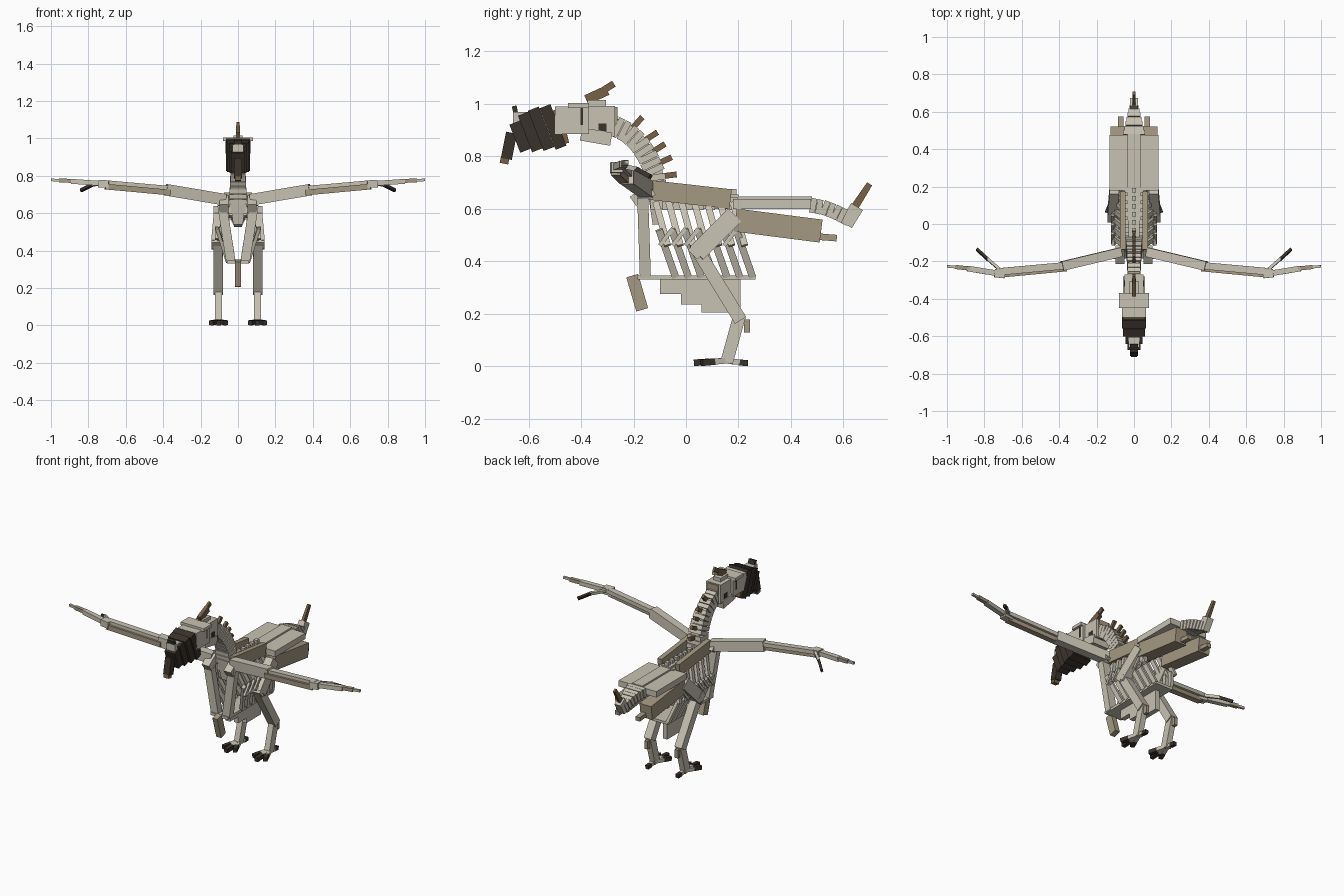
import bpy, bmesh, math
from mathutils import Vector, Matrix

if "Cube" in bpy.data.objects:
    bpy.data.objects.remove(bpy.data.objects["Cube"])


def material(name, rgb):
    lin = [((c / 255 + 0.055) / 1.055) ** 2.4 for c in rgb] + [1.0]
    m = bpy.data.materials.new(name)
    m.diffuse_color = lin
    m.use_nodes = True
    m.node_tree.nodes["Principled BSDF"].inputs["Base Color"].default_value = lin
    return m


BONE = material("pale bone", (200, 194, 179))
BEIGE = material("beige bone", (164, 152, 129))
BROWN = material("brown horn", (120, 97, 70))
DARK = material("dark horn", (58, 50, 43))


def beam(name, p0, p1, w, h, mat, taper=1.0):
    """Box running from p0 to p1, w wide across and h deep, narrowing by taper."""
    p0, p1 = Vector(p0), Vector(p1)
    d = (p1 - p0).normalized()
    ref = Vector((1, 0, 0)) if abs(d.x) < 0.8 else Vector((0, 1, 0))
    u = (ref - d * ref.dot(d)).normalized()
    rot = Matrix((u, d.cross(u), d)).transposed()
    bm = bmesh.new()
    bmesh.ops.create_cube(bm, size=1)
    length = (p1 - p0).length
    for v in bm.verts:
        s = taper if v.co.z > 0 else 1.0
        v.co = Vector((v.co.x * w * s, v.co.y * h * s, v.co.z * length))
    me = bpy.data.meshes.new(name)
    bm.to_mesh(me)
    bm.free()
    me.materials.append(mat)
    ob = bpy.data.objects.new(name, me)
    ob.matrix_world = Matrix.Translation((p0 + p1) / 2) @ rot.to_4x4()
    bpy.context.collection.objects.link(ob)
    return ob


def pair(name, p0, p1, w, h, mat, taper=1.0):
    for side, s in (("left", 1), ("right", -1)):
        beam(f"{side}_{name}", (s * p0[0], *p0[1:]), (s * p1[0], *p1[1:]), w, h, mat, taper)


def block(name, x, y, z, mat):
    """Upright box from (min, max) ranges."""
    cx, cy = sum(x) / 2, sum(y) / 2
    return beam(name, (cx, cy, z[0]), (cx, cy, z[1]), x[1] - x[0], y[1] - y[0], mat)


def mid(name, half, y, z, mat):
    return block(name, (-half, half), y, z, mat)


def sample(path, t):
    """Point and direction along a (y, z) path, t in 0..1."""
    pts = [Vector((0, *p)) for p in path]
    lens = [(b - a).length for a, b in zip(pts, pts[1:])]
    s = t * sum(lens)
    for a, b, l in zip(pts, pts[1:], lens):
        if s <= l + 1e-6:
            return a.lerp(b, s / l), (b - a).normalized()
        s -= l


# Skull
mid("skull_front", 0.065, (-0.50, -0.37), (0.885, 0.99), BONE)
mid("skull_back", 0.05, (-0.37, -0.27), (0.875, 0.992), BONE)
mid("brow_plate", 0.08, (-0.45, -0.37), (0.985, 1.004), BONE)
mid("nape_block", 0.035, (-0.30, -0.262), (0.925, 0.988), BEIGE)
mid("comb_base", 0.025, (-0.375, -0.305), (0.985, 1.014), BONE)
beam("comb", (0, -0.38, 1.015), (0, -0.30, 1.052), 0.022, 0.038, BROWN)
beam("comb_tip", (0, -0.33, 1.042), (0, -0.275, 1.077), 0.014, 0.026, BROWN)
beam("jaw", (0, -0.40, 0.885), (0, -0.285, 0.865), 0.115, 0.05, BONE)
for s, side in ((1, "left"), (-1, "right")):
    block(f"{side}_eye", sorted((s * 0.045, s * 0.054)), (-0.333, -0.303), (0.89, 0.925), DARK)
    block(f"{side}_skull_slit", sorted((s * 0.06, s * 0.067)), (-0.403, -0.393), (0.92, 0.985), DARK)

# Beak, made of leaning slabs
beam("beak_root", (0, -0.475, 0.845), (0, -0.505, 0.975), 0.118, 0.06, BROWN)
slabs = [(-0.507, 0.912, 0.17, 0.130), (-0.552, 0.905, 0.165, 0.120),
         (-0.593, 0.893, 0.15, 0.092), (-0.632, 0.875, 0.115, 0.072)]
for i, (y, z, h, w) in enumerate(slabs):
    off = Vector((0, -0.36, 0.93)) * h / 2
    c = Vector((0, y, z))
    beam(f"beak_slab_{i + 1}", c - off, c + off, w, 0.044, DARK)
mid("beak_ridge", 0.03, (-0.66, -0.58), (0.925, 0.968), BONE)
beam("nostril_plate", (0, -0.64, 0.92), (0, -0.655, 0.992), 0.045, 0.018, DARK)
beam("beak_hook", (0, -0.685, 0.79), (0, -0.665, 0.89), 0.042, 0.042, DARK)
beam("beak_point", (0, -0.694, 0.772), (0, -0.690, 0.792), 0.034, 0.033, BROWN)

# Neck vertebrae with spines along the back
neck = [(-0.285, 0.922), (-0.225, 0.892), (-0.181, 0.853), (-0.147, 0.80),
        (-0.12, 0.743), (-0.11, 0.665)]
for i in range(13):
    p, d = sample(neck, i / 12)
    w = 0.065 + 0.03 * i / 12
    beam(f"neck_vertebra_{i + 1}", p - d * 0.012, p + d * 0.012, w, 0.078, BONE)
for i in range(12):
    p, d = sample(neck, (i + 0.5) / 12)
    beam(f"neck_disc_{i + 1}", p - d * 0.012, p + d * 0.012, 0.055, 0.06, BONE)
for i, t in enumerate((0.22, 0.40, 0.56, 0.70, 0.83)):
    p, d = sample(neck, t)
    n = Vector((0, -d.z, d.y))
    beam(f"neck_spine_{i + 1}", p + n * 0.03, p + n * 0.082, 0.016, 0.022, BROWN)

# Back vertebrae
mid("backbone", 0.03, (-0.13, 0.20), (0.60, 0.655), BONE)
for i in range(8):
    y = -0.12 + i * 0.043
    mid(f"back_vertebra_{i + 1}", 0.05, (y - 0.015, y + 0.015), (0.595, 0.645), BONE)
    mid(f"back_spine_{i + 1}", 0.012, (y - 0.012, y + 0.012), (0.64, 0.675), BONE)
beam("chest_vertebra", (0, -0.125, 0.66), (0, -0.115, 0.54), 0.085, 0.04, BONE, 0.6)

# Shoulder blades and pelvis
pair("shoulder_blade", (0.06, -0.14, 0.672), (0.06, 0.17, 0.637), 0.03, 0.075, BEIGE)
mid("pelvis_ridge", 0.035, (0.02, 0.48), (0.60, 0.647), BONE)
for s, side in ((1, "left"), (-1, "right")):
    block(f"{side}_pelvis_plate", sorted((s * 0.035, s * 0.13)), (0.18, 0.477), (0.60, 0.637), BONE)
pair("pelvis_side", (0.085, 0.188, 0.557), (0.085, 0.515, 0.515), 0.08, 0.088, BEIGE)
pair("pubis", (0.07, 0.49, 0.495), (0.07, 0.575, 0.488), 0.03, 0.025, BEIGE)

# Tail
tail = [(0.485, 0.612), (0.53, 0.603), (0.57, 0.588), (0.615, 0.565)]
for i in range(7):
    p, d = sample(tail, i / 6)
    beam(f"tail_vertebra_{i + 1}", p - d * 0.011, p + d * 0.011, 0.115 - 0.011 * i, 0.056, BONE)
beam("tail_core", (0, 0.48, 0.61), (0, 0.61, 0.57), 0.04, 0.035, BONE)
beam("tail_block", (0, 0.61, 0.54), (0, 0.652, 0.608), 0.042, 0.052, BONE)
beam("tail_spike", (0, 0.642, 0.605), (0, 0.70, 0.695), 0.018, 0.03, BROWN, 0.75)

# Ribs
for i in range(7):
    y = -0.115 + i * 0.049
    n = i + 1
    pair(f"upper_rib_{n}", (0.055, y, 0.625), (0.112, y + 0.045, 0.46), 0.018, 0.025, BONE)
    pair(f"lower_rib_{n}", (0.112, y + 0.012, 0.52), (0.055, y + 0.075, 0.34), 0.018, 0.027, BONE)
    if i < 6:
        pair(f"rib_hook_{n}", (0.115, y + 0.015, 0.46), (0.115, y + 0.065, 0.525), 0.014, 0.016, BONE)

# Breastbone, keel and wishbone
pair("coracoid", (0.085, -0.165, 0.645), (0.038, -0.155, 0.34), 0.05, 0.042, BONE)
pair("shoulder_joint", (0.075, -0.20, 0.625), (0.075, -0.13, 0.675), 0.05, 0.05, BONE)
mid("breastbone", 0.06, (-0.185, 0.265), (0.33, 0.346), BONE)
for i, (y, z0, z1) in enumerate(((-0.10, 0.275, 0.33), (-0.02, 0.235, 0.275), (0.06, 0.205, 0.235))):
    mid(f"keel_step_{i + 1}", 0.015, (y, 0.207), (z0, z1), BONE)
beam("wishbone", (0, -0.205, 0.345), (0, -0.167, 0.215), 0.034, 0.047, BEIGE)

# Wings
pair("upper_wing", (0.07, -0.15, 0.672), (0.385, -0.225, 0.725), 0.05, 0.062, BONE)
pair("wing_forearm", (0.36, -0.222, 0.733), (0.72, -0.255, 0.765), 0.038, 0.024, BONE)
pair("wing_forearm_lower", (0.36, -0.235, 0.71), (0.71, -0.268, 0.742), 0.036, 0.03, BEIGE)
pair("wing_wrist", (0.69, -0.268, 0.755), (0.745, -0.262, 0.758), 0.045, 0.04, BONE)
pair("wing_hand", (0.73, -0.264, 0.759), (0.89, -0.238, 0.77), 0.03, 0.026, BONE)
pair("wing_finger", (0.88, -0.238, 0.772), (0.955, -0.230, 0.775), 0.022, 0.021, BEIGE)
pair("wing_tip", (0.95, -0.231, 0.775), (0.999, -0.226, 0.778), 0.014, 0.014, BONE)
pair("wing_thumb", (0.71, -0.25, 0.765), (0.785, -0.185, 0.75), 0.015, 0.018, BONE)
pair("wing_claw", (0.78, -0.19, 0.752), (0.84, -0.135, 0.722), 0.014, 0.018, DARK)

# Legs
pair("thigh", (0.105, 0.185, 0.575), (0.118, 0.04, 0.43), 0.05, 0.07, BONE)
pair("knee", (0.115, 0.025, 0.425), (0.115, 0.06, 0.46), 0.055, 0.05, BONE)
pair("shin", (0.107, 0.045, 0.44), (0.105, 0.208, 0.175), 0.05, 0.05, BONE)
pair("ankle_bone", (0.104, 0.205, 0.195), (0.104, 0.155, 0.015), 0.036, 0.048, BONE)
pair("spur", (0.104, 0.233, 0.178), (0.104, 0.233, 0.128), 0.022, 0.023, BEIGE)

# Feet
for n, dx, y in (("inner", -0.04, 0.06), ("middle", 0, 0.03), ("outer", 0.04, 0.06)):
    base = Vector((0.104, 0.165, 0.022))
    tip = Vector((0.104 + dx, y, 0.013))
    knuckle = base.lerp(tip, 0.55)
    pair(f"{n}_toe", base, knuckle, 0.024, 0.022, BONE)
    pair(f"{n}_claw", knuckle, tip, 0.024, 0.025, DARK)
pair("back_toe", (0.104, 0.16, 0.018), (0.104, 0.205, 0.016), 0.022, 0.02, BONE)
pair("back_claw", (0.104, 0.2, 0.014), (0.104, 0.236, 0.012), 0.022, 0.023, DARK)
